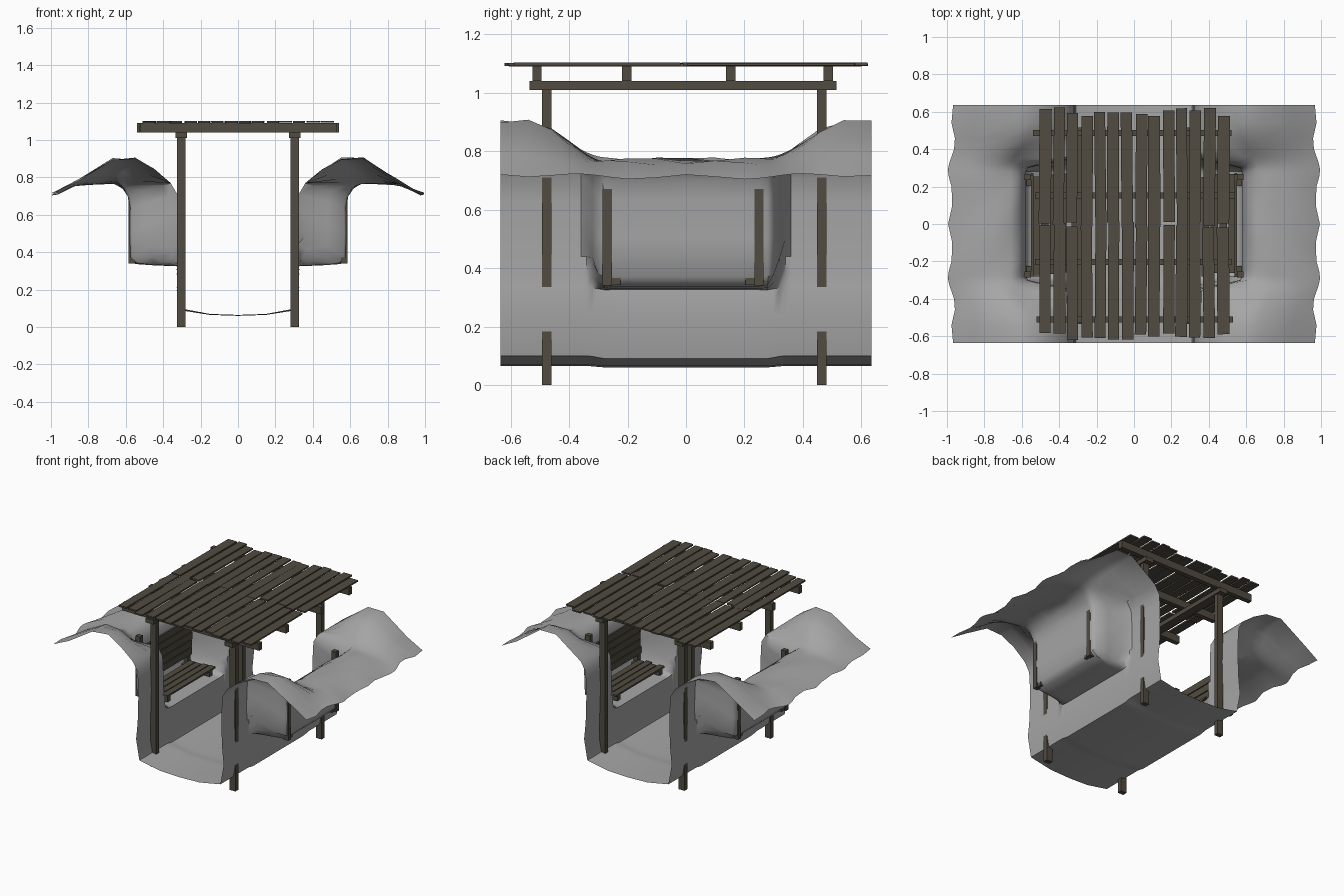
import bpy, bmesh, math, random
from mathutils import Matrix, Vector

if "Cube" in bpy.data.objects:
    bpy.data.objects.remove(bpy.data.objects["Cube"])

random.seed(4)


def material(name, col):
    m = bpy.data.materials.new(name)
    m.diffuse_color = (*col, 1)
    m.use_nodes = True
    m.node_tree.nodes["Principled BSDF"].inputs["Base Color"].default_value = m.diffuse_color
    return m


EARTH = material("grey earth", (0.38, 0.38, 0.38))
WOOD = material("dark wood", (0.082, 0.071, 0.052))


def finish(name, bm, mat):
    me = bpy.data.meshes.new(name)
    bm.to_mesh(me)
    bm.free()
    me.materials.append(mat)
    ob = bpy.data.objects.new(name, me)
    bpy.context.collection.objects.link(ob)
    return ob


def box(name, x, y, z, turn=0.0):
    """Timber spanning the (min, max) ranges, turned about z."""
    bm = bmesh.new()
    size = [r[1] - r[0] for r in (x, y, z)]
    mid = Vector([(r[0] + r[1]) / 2 for r in (x, y, z)])
    mtx = Matrix.Translation(mid) @ Matrix.Rotation(turn, 4, 'Z') @ Matrix.Diagonal((*size, 1))
    bmesh.ops.create_cube(bm, size=1, matrix=mtx)
    return finish(name, bm, WOOD)


# Trench ground: a sheet swept along y, blending a plain wall into a seat niche
PLAIN = [(0, .065), (.15, .07), (.31, .10), (.335, .24), (.325, .335), (.322, .38),
         (.32, .44), (.318, .53), (.32, .63), (.325, .71), (.36, .77), (.45, .84),
         (.55, .90), (.67, .90), (.85, .785), (.965, .72)]
NICHE = [(0, .06), (.15, .065), (.31, .09), (.335, .24), (.325, .325), (.45, .33),
         (.55, .337), (.578, .37), (.583, .50), (.58, .64), (.59, .70), (.615, .745),
         (.66, .772), (.75, .77), (.87, .76), (.98, .712)]


def smooth(a, b, v):
    t = min(1, max(0, (v - a) / (b - a)))
    return t * t * (3 - 2 * t)


def ground_point(i, side, y):
    if i < 7:
        w = 1 - smooth(.27, .34, abs(y))
    elif i < 11:
        w = 1 - smooth(.29, .36, abs(y))
    else:
        w = 1 - smooth(.28, .54, abs(y))
    (ax, az), (bx, bz) = PLAIN[i], NICHE[i]
    x, z = ax + (bx - ax) * w, az + (bz - az) * w
    if i > 10:                      # uneven bank
        z += .008 * math.sin(17 * y + i * 1.7 + side)
    if i == 15:                     # wavy outer edge
        x += .014 * math.cos(22 * y)
    return (side * x, y, z)


half = [.1, .2, .25, .28, .30, .32, .34, .36, .40, .46, .54, .635]
ys = [-v for v in reversed(half)] + [0] + half
bm = bmesh.new()
rows = []
for y in ys:
    pts = [ground_point(i, -1, y) for i in range(15, 0, -1)]
    pts += [ground_point(i, 1, y) for i in range(16)]
    rows.append([bm.verts.new(p) for p in pts])
for r, s in zip(rows, rows[1:]):
    for k in range(len(r) - 1):
        bm.faces.new((r[k], r[k + 1], s[k + 1], s[k]))
ground = finish("trench_ground", bm, EARTH)
bpy.context.view_layer.objects.active = ground
ground.select_set(True)
bpy.ops.object.shade_smooth_by_angle(angle=math.radians(50))
ground.select_set(False)

# Roof frame: posts, long beams, cross joists
for s in (-1, 1):
    x = s * .303
    for y in (-.477, .465):
        box("roof_post", (x - .022, x + .022), (y - .016, y + .016), (0, 1.01))
    box("roof_beam", (x - .03, x + .03), (-.535, .515), (1.01, 1.04))
for y, x0, x1 in ((-.51, -.52, .53), (-.203, -.53, .52), (.153, -.53, .54), (.487, -.54, .52)):
    box("roof_joist", (x0, x1), (y - .016, y + .016), (1.04, 1.09))

# Roof planks: two rows meeting in the middle
for row in (-1, 1):
    for k in range(14):
        x = -.474 + k * .073 + random.uniform(-.004, .004)
        w = random.uniform(.029, .033)
        inner = random.uniform(-.02, .015)
        outer = row * random.uniform(.575, .625)
        z = 1.09 + random.uniform(0, .003)
        box("roof_plank", (x - w, x + w), (min(inner, outer), max(inner, outer)),
            (z, z + .01), random.uniform(-.012, .012))

# Benches in the two niches
for s in (-1, 1):
    def side_box(name, x0, x1, y, z):
        box(name, tuple(sorted((s * x0, s * x1))), y, z)

    for y in (-.24, .22):
        side_box("seat_support", .36, .575, (y - .016, y + .016), (.343, .378))
    for k in range(4):
        x = .36 + k * .048
        d = random.uniform(-.01, .01)
        side_box("seat_plank", x, x + .042, (-.27 + d, .26 + d), (.378, .39))
    for y in (-.27, .25):
        side_box("backrest_post", .55, .585, (y - .016, y + .016), (.34, .755))
    for k in range(5):
        z = .43 + k * .052
        d = random.uniform(-.01, .01)
        side_box("backrest_slat", .538, .55, (-.275 + d, .265 + d), (z, z + .046))
